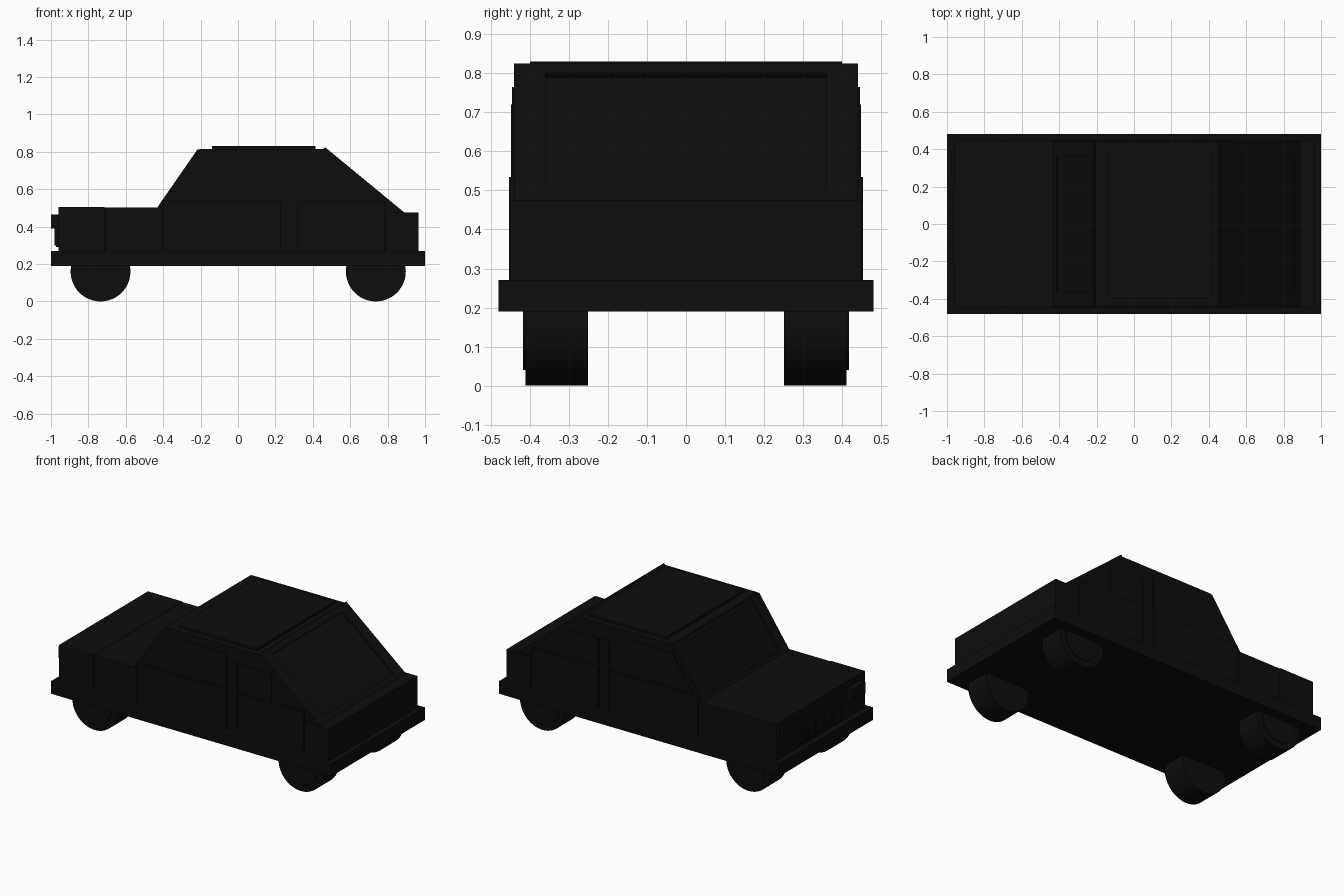
import bpy
import bmesh
from mathutils import Vector

cube = bpy.data.objects.get("Cube")
if cube:
    bpy.data.objects.remove(cube, do_unlink=True)

black = bpy.data.materials.new("matte_black")
black.use_nodes = True
COLOUR = (0.004, 0.004, 0.004, 1)
black.diffuse_color = COLOUR
black.node_tree.nodes["Principled BSDF"].inputs["Base Color"].default_value = COLOUR


def prism(name, profile, y0, y1):
    """Extrude an x-z outline along y."""
    bm = bmesh.new()
    face = bm.faces.new([bm.verts.new((x, y0, z)) for x, z in profile])
    out = bmesh.ops.extrude_face_region(bm, geom=[face])
    verts = [v for v in out["geom"] if isinstance(v, bmesh.types.BMVert)]
    bmesh.ops.translate(bm, verts=verts, vec=(0, y1 - y0, 0))
    bmesh.ops.recalc_face_normals(bm, faces=bm.faces)
    mesh = bpy.data.meshes.new(name)
    bm.to_mesh(mesh)
    bm.free()
    obj = bpy.data.objects.new(name, mesh)
    bpy.context.collection.objects.link(obj)
    mesh.materials.append(black)
    return obj


def box(name, x0, x1, y0, y1, z0, z1):
    return prism(name, [(x0, z0), (x1, z0), (x1, z1), (x0, z1)], y0, y1)


def sides(name, profile, inner, outer):
    """Matching parts on both flanks."""
    prism("left_side_" + name, profile, inner, outer)
    prism("right_side_" + name, profile, -outer, -inner)


def rect(x0, x1, z0, z1):
    return [(x0, z0), (x1, z0), (x1, z1), (x0, z1)]


def slope_bar(name, start, end, t0, t1, y0, y1, depth):
    """A bar lying on a slope between fractions t0 and t1 of its length."""
    a, b = Vector(start), Vector(end)
    p, q = a.lerp(b, t0), a.lerp(b, t1)
    d = (b - a).normalized()
    inward = Vector((d.y, -d.x)) * depth
    prism(name, [p, q, q + inward, p + inward], y0, y1)


def cylinder(name, x, y, z, radius, width):
    bpy.ops.mesh.primitive_cylinder_add(vertices=48, radius=radius, depth=width,
                                        location=(x, y, z), rotation=(1.570796, 0, 0))
    obj = bpy.context.object
    obj.name = name
    obj.data.materials.append(black)
    bpy.ops.object.shade_smooth_by_angle()


# Bumper skirt and lower body
box("bumper_skirt", -1, 1, -0.48, 0.48, 0.19, 0.27)
box("nose_block", -0.96, -0.715, -0.453, 0.453, 0.26, 0.505)
box("rear_block", 0.79, 0.965, -0.45, 0.45, 0.26, 0.475)

# Body and cabin outline, with recessed glass slopes
prism("main_body", [(-0.72, 0.26), (0.8, 0.26), (0.8, 0.475), (0.872, 0.475),
                    (0.455, 0.815), (-0.205, 0.815), (-0.42, 0.503), (-0.72, 0.503)],
      -0.44, 0.44)
box("roof_panel", -0.14, 0.415, -0.4, 0.4, 0.81, 0.83)

# Front fenders, doors and pillars
sides("fender", rect(-0.712, -0.405, 0.27, 0.503), 0.43, 0.45)
sides("front_door", rect(-0.4, 0.228, 0.27, 0.535), 0.43, 0.453)
sides("rear_panel", [(0.315, 0.27), (0.785, 0.27), (0.785, 0.535), (0.315, 0.535)],
      0.43, 0.453)
sides("door_pillar", rect(0.235, 0.308, 0.27, 0.72), 0.43, 0.448)

# Side windows
sides("front_window", [(-0.36, 0.54), (0.225, 0.54), (0.225, 0.765), (-0.215, 0.765)],
      0.43, 0.445)
sides("rear_window", [(0.318, 0.54), (0.55, 0.54), (0.55, 0.72), (0.318, 0.72)],
      0.43, 0.445)

# Raised frames around the windscreen and the rear glass
FRAMES = {"windscreen": ((-0.43, 0.505), (-0.215, 0.815)),
          "rear_glass": ((0.465, 0.825), (0.89, 0.475))}
for name, (start, end) in FRAMES.items():
    for side, y0, y1 in (("left", 0.36, 0.44), ("right", -0.44, -0.36)):
        slope_bar(f"{name}_{side}_pillar", start, end, 0, 1, y0, y1, 0.02)
    slope_bar(name + "_upper_bar", start, end, 0, 0.07, -0.36, 0.36, 0.02)
    slope_bar(name + "_lower_bar", start, end, 0.93, 1, -0.36, 0.36, 0.02)

# Grille with upright bars, and the headlights
box("grille_plate", -0.972, -0.95, -0.22, 0.2, 0.29, 0.45)
for i in range(5):
    y = -0.2 + i * 0.09
    box(f"grille_bar_{i + 1}", -0.98, -0.96, y - 0.012, y + 0.012, 0.3, 0.39)
box("right_headlight", -1, -0.95, -0.4, -0.27, 0.39, 0.465)
box("left_headlight", -0.975, -0.95, 0.25, 0.4, 0.39, 0.465)

# Wheels with hubcaps
for end, x in (("front", -0.735), ("rear", 0.737)):
    for side, s in (("left", 1), ("right", -1)):
        cylinder(f"{end}_{side}_wheel", x, s * 0.331, 0.16, 0.16, 0.16)
        cylinder(f"{end}_{side}_hubcap", x, s * 0.409, 0.16, 0.12, 0.018)
